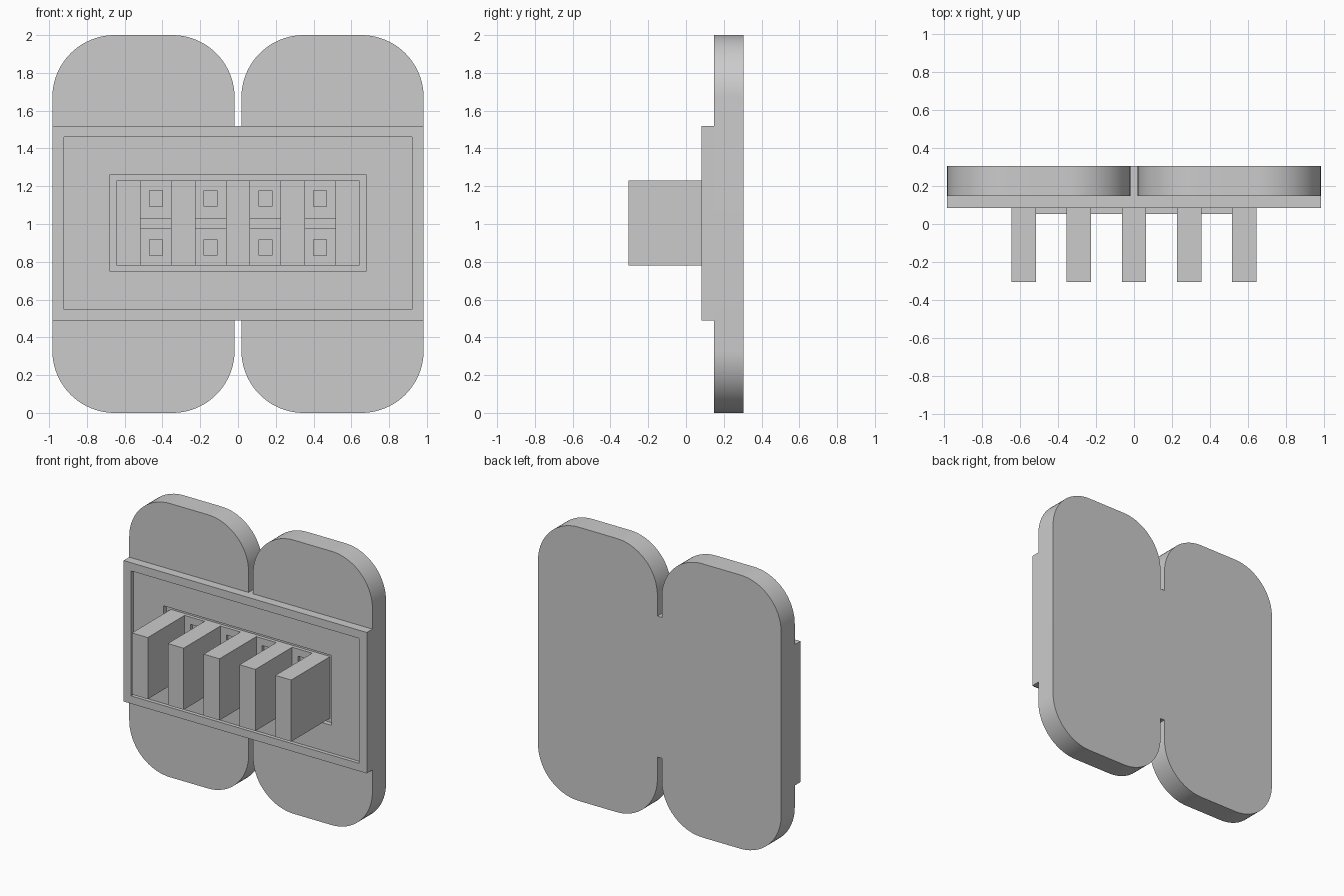
import bpy, bmesh
from math import sin, cos, pi

cube = bpy.data.objects.get("Cube")
if cube:
    bpy.data.objects.remove(cube)

grey = bpy.data.materials.new("plain_grey")
grey.use_nodes = True
grey.diffuse_color = (0.6, 0.6, 0.6, 1)
grey.node_tree.nodes["Principled BSDF"].inputs["Base Color"].default_value = (0.6, 0.6, 0.6, 1)


def finish(name, bm, smooth=False):
    bmesh.ops.remove_doubles(bm, verts=bm.verts, dist=1e-5)
    bmesh.ops.recalc_face_normals(bm, faces=bm.faces)
    mesh = bpy.data.meshes.new(name)
    bm.to_mesh(mesh)
    bm.free()
    mesh.materials.append(grey)
    obj = bpy.data.objects.new(name, mesh)
    bpy.context.collection.objects.link(obj)
    if smooth:
        bpy.ops.object.select_all(action='DESELECT')
        obj.select_set(True)
        bpy.context.view_layer.objects.active = obj
        bpy.ops.object.shade_smooth_by_angle(angle=pi / 6)
    return obj


def stepped(name, x, loops):
    """Join rectangles (half width, low z, high z, y) and cap both ends."""
    bm = bmesh.new()
    rings = [[bm.verts.new((x + sx * w, y, z)) for sx, z in
              ((-1, z0), (1, z0), (1, z1), (-1, z1))] for w, z0, z1, y in loops]
    for a, b in zip(rings, rings[1:]):
        for i in range(4):
            j = (i + 1) % 4
            bm.faces.new((a[i], a[j], b[j], b[i]))
    bm.faces.new(rings[0])
    bm.faces.new(rings[-1])
    return finish(name, bm)


def box(name, x, w, z0, z1, y0, y1):
    return stepped(name, x, [(w, z0, z1, y1), (w, z0, z1, y0)])


# Back plate: two rounded lobes joined across the middle
W, GAP, R = 0.983, 0.018, 0.33
LOW, HIGH = 0.49, 1.52
BACK, FRONT = 0.305, 0.148


def arc(cx, cz, start):
    steps = 20
    return [(cx + R * cos(start + pi / 2 * i / steps),
             cz + R * sin(start + pi / 2 * i / steps)) for i in range(steps + 1)]


right_half = ([(GAP, LOW)] + arc(GAP + R, R, pi) + arc(W - R, R, 1.5 * pi)
              + arc(W - R, 2 - R, 0) + arc(GAP + R, 2 - R, pi / 2) + [(GAP, HIGH)])
outline = right_half + [(-x, z) for x, z in reversed(right_half)]
bm = bmesh.new()
face = bm.faces.new([bm.verts.new((x, FRONT, z)) for x, z in outline])
ext = bmesh.ops.extrude_face_region(bm, geom=[face], use_keep_orig=True)
bmesh.ops.translate(bm, vec=(0, BACK - FRONT, 0),
                    verts=[v for v in ext["geom"] if isinstance(v, bmesh.types.BMVert)])
finish("back_plate", bm, smooth=True)

# Front panel: raised rim, shallow recess, then a deeper pocket
FLOOR = 0.145
stepped("front_panel", 0, [
    (W, LOW, HIGH, FRONT), (W, LOW, HIGH, 0.083),
    (0.922, 0.547, 1.46, 0.083), (0.922, 0.547, 1.46, 0.11),
    (0.68, 0.75, 1.26, 0.11), (0.68, 0.75, 1.26, FLOOR)])

# Five fins standing out of the pocket
PITCH, FIN = 0.29, 0.064
Z0, Z1 = 0.78, 1.23
for i in range(5):
    box(f"fin_{i + 1}", (i - 2) * PITCH, FIN, Z0, Z1, -0.305, FLOOR)


# Slot backs between the fins, each with two small square holes
def slot_back(name, x):
    w, face_y, hole_y = PITCH / 2 - FIN, 0.12, 0.142
    xs = [x - w, x - 0.034, x + 0.034, x + w]
    zs = [Z0, 0.833, 0.917, 1.093, 1.177, Z1]
    bm = bmesh.new()
    holes = []
    for i in range(3):
        for j in range(5):
            f = bm.faces.new([bm.verts.new((xs[i + a], face_y, zs[j + b]))
                              for a, b in ((0, 0), (1, 0), (1, 1), (0, 1))])
            if i == 1 and j in (1, 3):
                holes.append(f)
    bmesh.ops.remove_doubles(bm, verts=bm.verts, dist=1e-5)
    border = [e for e in bm.edges if e.is_boundary]
    ext = bmesh.ops.extrude_edge_only(bm, edges=border)
    bmesh.ops.translate(bm, vec=(0, FLOOR - face_y, 0),
                        verts=[v for v in ext["geom"] if isinstance(v, bmesh.types.BMVert)])
    for f in bmesh.ops.extrude_discrete_faces(bm, faces=holes)["faces"]:
        bmesh.ops.translate(bm, vec=(0, hole_y - face_y, 0), verts=f.verts)
    finish(name, bm)


for i in range(4):
    x = (i - 1.5) * PITCH
    slot_back(f"slot_back_{i + 1}", x)
    box(f"cross_bar_{i + 1}", x, PITCH / 2 - FIN, 0.975, 1.033, 0.053, 0.12)
